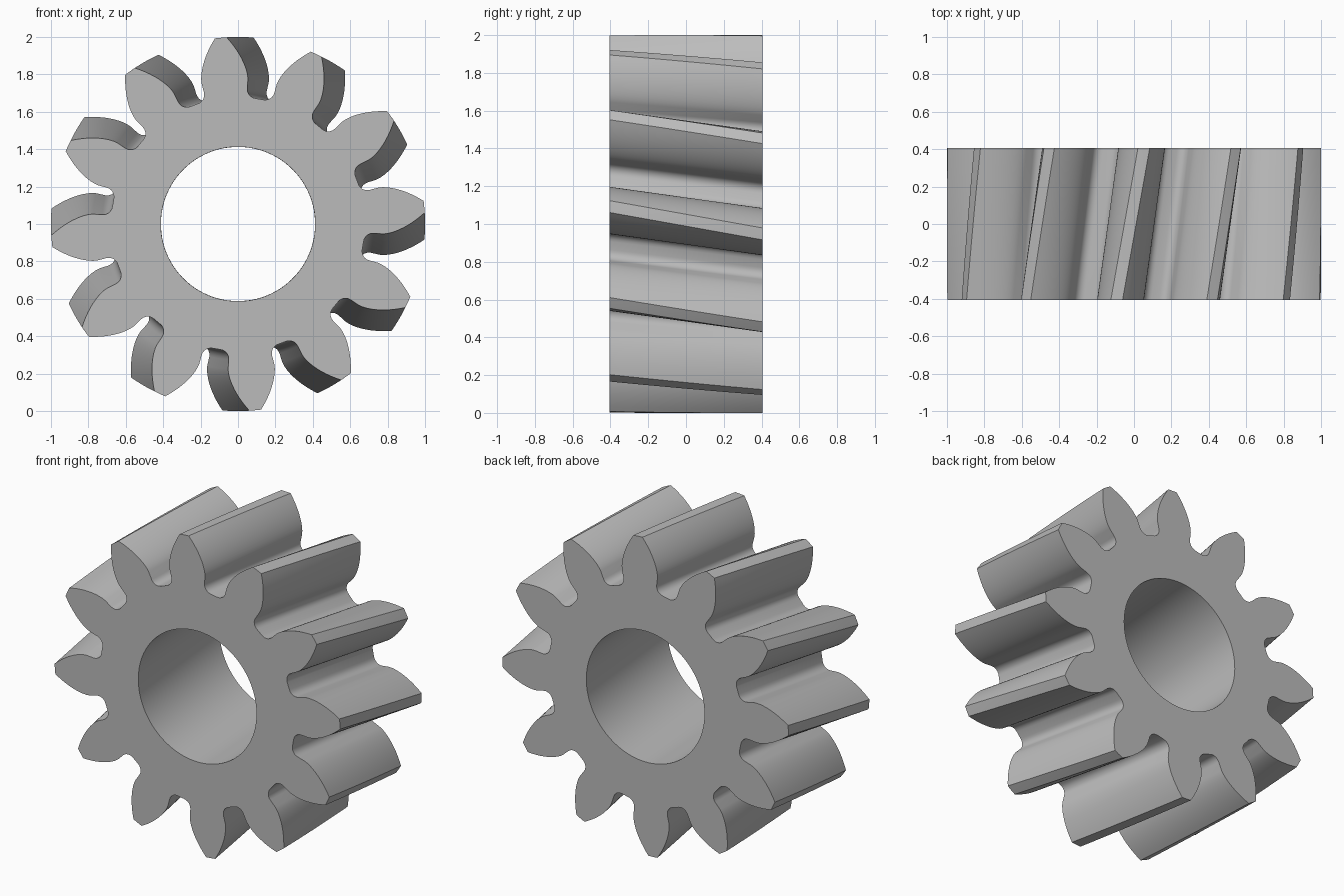
import bpy, bmesh, math
from math import pi, sin, cos, tan, acos, radians

cube = bpy.data.objects.get("Cube")
if cube:
    bpy.data.objects.remove(cube, do_unlink=True)

# Gear proportions
TEETH = 12
TIP, ROOT, BORE = 1.0, 0.678, 0.413
PITCH = 2 * TIP / (TEETH + 2) * TEETH / 2
PRESSURE = radians(25)
BASE = PITCH * cos(PRESSURE)
FILLET = 0.05
HALF_DEPTH = 0.405
FRONT_ANGLE, BACK_ANGLE = radians(5.3), radians(-3)
LAYERS = 8
BORE_SIDES = 96


def involute(a):
    return tan(a) - a


def half_tooth():
    """Points from the tip corner down one flank to the root, as (radius, angle)."""
    base_half = pi / (2 * TEETH) + involute(PRESSURE)
    pts = []
    # Involute flank
    steps = 10
    for i in range(steps + 1):
        r = TIP + (BASE - TIP) * i / steps
        pts.append((r, base_half - involute(acos(min(1, BASE / r)))))
    # Rounded corner between the radial lower flank and the root circle
    centre_r = ROOT + FILLET
    turn = math.asin(FILLET / centre_r)
    start, end = base_half - pi / 2, base_half + turn - pi
    for i in range(7):
        a = start + (end - start) * i / 6
        x = centre_r * cos(base_half + turn) + FILLET * cos(a)
        y = centre_r * sin(base_half + turn) + FILLET * sin(a)
        pts.append((math.hypot(x, y), math.atan2(y, x)))
    return pts


def gear_outline():
    half = half_tooth()
    tooth = [(r, -a) for r, a in reversed(half)] + [(TIP, 0)] + half
    return [(r, a + 2 * pi * t / TEETH) for t in range(TEETH) for r, a in tooth]


def add_wall(bm, outline, layers):
    """Sweep a polar outline along y with the helix twist; return the end rings."""
    rings = []
    for k in range(layers + 1):
        f = k / layers
        y = -HALF_DEPTH + 2 * HALF_DEPTH * f
        twist = FRONT_ANGLE + (BACK_ANGLE - FRONT_ANGLE) * f
        rings.append([bm.verts.new((r * cos(a + twist), y, TIP + r * sin(a + twist)))
                      for r, a in outline])
    n = len(outline)
    for lo, hi in zip(rings, rings[1:]):
        for i in range(n):
            j = (i + 1) % n
            bm.faces.new((lo[i], lo[j], hi[j], hi[i]))
    return rings[0], rings[-1]


bm = bmesh.new()
# Toothed outside and round bore
teeth_ends = add_wall(bm, gear_outline(), LAYERS)
bore_ends = add_wall(bm, [(BORE, 2 * pi * i / BORE_SIDES) for i in range(BORE_SIDES)], 1)

# Flat front and back faces with the bore left open
for outer, inner in zip(teeth_ends, bore_ends):
    edges = [bm.edges.get((ring[i - 1], ring[i]))
             for ring in (outer, inner) for i in range(len(ring))]
    bmesh.ops.triangle_fill(bm, edges=edges, use_beauty=True, normal=(0, 1, 0))
bmesh.ops.recalc_face_normals(bm, faces=bm.faces[:])

mesh = bpy.data.meshes.new("helical_gear")
bm.to_mesh(mesh)
bm.free()
gear = bpy.data.objects.new("helical_gear", mesh)
bpy.context.collection.objects.link(gear)

# Plain grey
grey = bpy.data.materials.new("plain_grey")
grey.use_nodes = True
colour = (0.5, 0.5, 0.5, 1)
grey.diffuse_color = colour
grey.node_tree.nodes["Principled BSDF"].inputs["Base Color"].default_value = colour
mesh.materials.append(grey)

# Smooth flanks, crisp rims and tooth tips
bpy.ops.object.select_all(action='DESELECT')
gear.select_set(True)
bpy.context.view_layer.objects.active = gear
bpy.ops.object.shade_smooth_by_angle(angle=radians(30))
